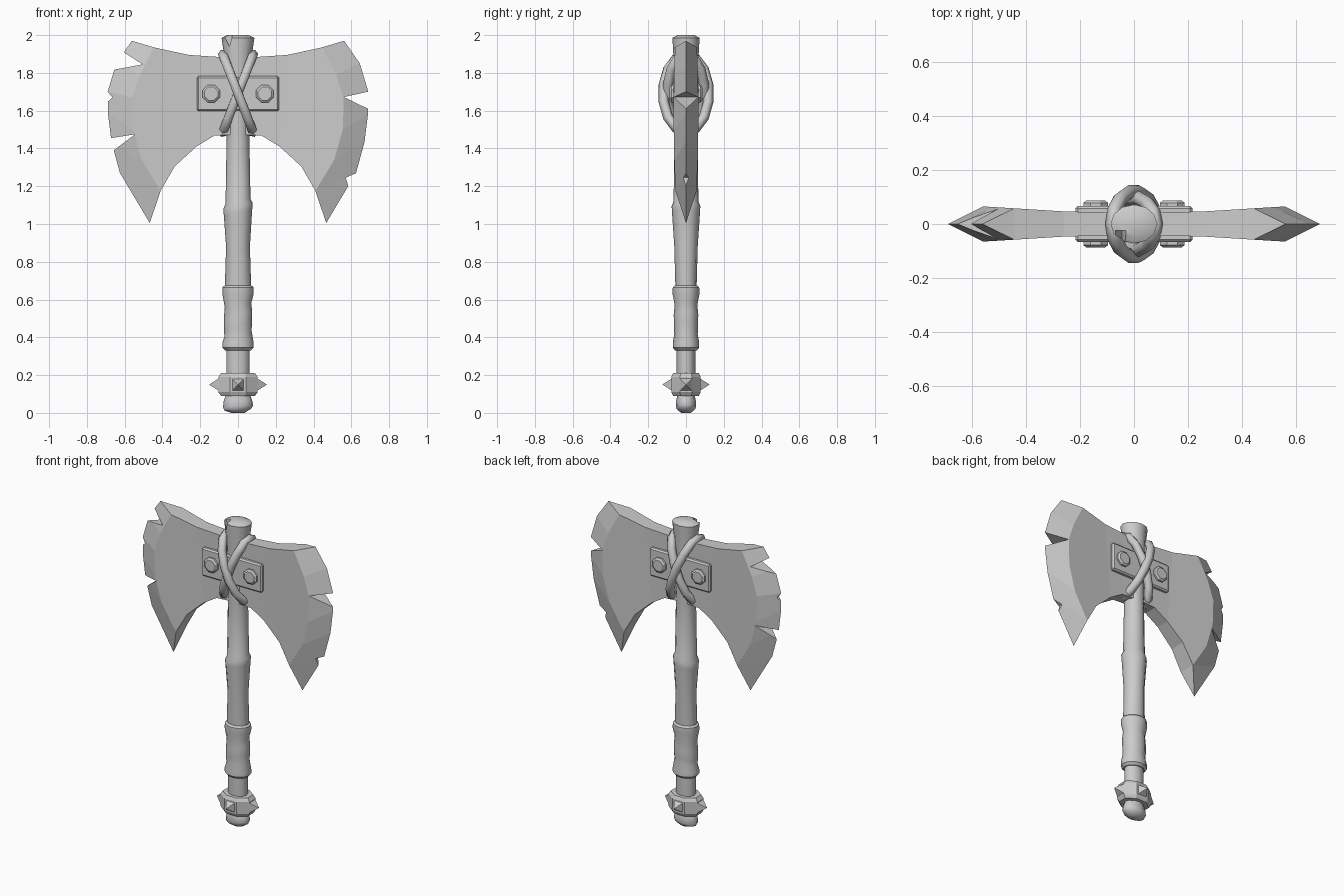
import bpy, bmesh, math
from mathutils import Matrix, Vector

if "Cube" in bpy.data.objects:
    bpy.data.objects.remove(bpy.data.objects["Cube"])


def make_object(name, bm, smooth=None):
    bmesh.ops.recalc_face_normals(bm, faces=bm.faces)
    me = bpy.data.meshes.new(name)
    bm.to_mesh(me)
    bm.free()
    if smooth:
        me.shade_smooth()
        me.set_sharp_from_angle(angle=math.radians(smooth))
    ob = bpy.data.objects.new(name, me)
    bpy.context.collection.objects.link(ob)
    return ob


def loft(name, rings, n=12, phase=0.0, matrix=Matrix(), smooth=None):
    """Capped stack of elliptical rings: (z, rx, ry, tilt along x)."""
    bm = bmesh.new()
    loops = []
    for z, rx, ry, *tilt in rings:
        k = tilt[0] if tilt else 0
        loop = []
        for i in range(n):
            a = phase + math.tau * i / n
            x, y = rx * math.cos(a), ry * math.sin(a)
            loop.append(bm.verts.new(matrix @ Vector((x, y, z + k * x))))
        loops.append(loop)
    for a, b in zip(loops, loops[1:]):
        for i in range(n):
            j = (i + 1) % n
            bm.faces.new((a[i], a[j], b[j], b[i]))
    bm.faces.new(loops[0])
    bm.faces.new(loops[-1])
    return make_object(name, bm, smooth)


def cutter(name, triangles, y0, y1):
    """Triangular prisms running along y, used as a boolean cutter."""
    bm = bmesh.new()
    for tri in triangles:
        face = bm.faces.new([bm.verts.new((x, y0, z)) for x, z in tri])
        ext = bmesh.ops.extrude_face_region(bm, geom=[face])["geom"]
        verts = [v for v in ext if isinstance(v, bmesh.types.BMVert)]
        if face.is_valid and len(bm.faces) % 5:
            bm.faces.new([bm.verts.new((x, y0, z)) for x, z in tri])
        bmesh.ops.translate(bm, vec=(0, y1 - y0, 0), verts=verts)
    bmesh.ops.remove_doubles(bm, verts=bm.verts, dist=1e-5)
    ob = make_object(name, bm)
    ob.hide_render = True
    ob.hide_set(True)
    return ob


def cut(ob, tool):
    m = ob.modifiers.new("cut", "BOOLEAN")
    m.operation = "DIFFERENCE"
    m.solver = "EXACT"
    m.object = tool


# Blades: flat cheek, ground bevel, and a sharp outer edge
TOP = [(0, 1.885), (0.11, 1.885), (0.26, 1.895)]
LOW = [(0, 1.475), (0.125, 1.468), (0.22, 1.41)]
BEVEL = [(0.445, 1.935), (0.52, 1.79), (0.56, 1.67), (0.555, 1.5), (0.51, 1.34), (0.41, 1.175)]
EDGE = [(0.562, 1.97), (0.645, 1.85), (0.69, 1.70), (0.688, 1.58), (0.67, 1.435), (0.625, 1.27), (0.467, 1.005)]
HOLLOW = (0.335, 1.305)


def half_thick(x):
    return 0.043 + max(0, x - 0.2) * 0.062


def blade(name, s):
    bm = bmesh.new()
    edge = [bm.verts.new((s * x, 0, z)) for x, z in EDGE]
    sides = []
    for d in (-1, 1):
        def mk(p):
            return bm.verts.new((s * p[0], d * half_thick(p[0]), p[1]))
        t, l, b = [[mk(p) for p in pts] for pts in (TOP, LOW, BEVEL)]
        h = mk(HOLLOW)
        for i in range(2):
            bm.faces.new((t[i], t[i + 1], l[i + 1], l[i]))
        bm.faces.new([t[2]] + b + [h, l[2]])
        for i in range(5):
            bm.faces.new((b[i], edge[i], edge[i + 1], b[i + 1]))
        bm.faces.new((b[5], edge[5], edge[6]))
        sides.append((t + [b[0]], l + [h, b[5]]))
    for f, g in zip(sides[0], sides[1]):
        for i in range(len(f) - 1):
            bm.faces.new((f[i], f[i + 1], g[i + 1], g[i]))
    for k, tip in ((0, 0), (1, 6)):
        bm.faces.new((sides[0][k][-1], edge[tip], sides[1][k][-1]))
    bm.faces.new((sides[0][0][0], sides[0][1][0], sides[1][1][0], sides[1][0][0]))
    return make_object(name, bm)


# Battle damage in both blades
cut(blade("right_blade", 1), cutter("right_notches", [
    ((0.56, 1.672), (0.75, 1.714), (0.75, 1.58)),
    ((0.57, 1.245), (0.72, 1.31), (0.60, 1.15))], -0.2, 0.2))
cut(blade("left_blade", -1), cutter("left_notches", [
    ((-0.505, 1.845), (-0.70, 1.97), (-0.75, 1.80)),
    ((-0.665, 1.67), (-0.72, 1.735), (-0.72, 1.62)),
    ((-0.545, 1.475), (-0.75, 1.442), (-0.75, 1.32))], -0.2, 0.2))

# Shaft with slanted lip and a cracked top
shaft = loft("shaft", [
    (2.0, .055, .045), (1.985, .087, .072), (1.88, .072, .066), (1.47, .06, .06),
    (1.12, .066, .066, .2), (1.095, .078, .076, .2), (1.06, .075, .074, .2),
    (0.88, .063, .062), (0.66, .07, .056), (0.36, .062, .05), (0.04, .062, .048)], smooth=40)
cut(shaft, cutter("top_crack", [((-0.085, 2.02), (-0.025, 2.02), (-0.045, 1.94))], -0.2, -0.025))

# Wrapped grip
loft("grip", [
    (0.675, .07, .058), (0.665, .082, .07), (0.63, .083, .071), (0.57, .07, .06, .15),
    (0.52, .075, .065, .25), (0.46, .074, .064, .3), (0.42, .072, .062, .2),
    (0.37, .083, .07), (0.345, .083, .07), (0.33, .068, .056)], smooth=40)

# Pommel and its spiked collar
loft("pommel", [(0.09, .066, .046), (0.065, .075, .052), (0.035, .08, .054, .08),
                (0.018, .072, .048, .08), (0.0, .035, .025)], smooth=40)
loft("collar", [(0.21, .098, .074), (0.19, .113, .084), (0.11, .113, .084), (0.09, .098, .074)],
     n=8, phase=math.pi / 8)
for i in range(4):
    base = 0.1 if i % 2 == 0 else 0.072
    m = (Matrix.Translation((0, 0, 0.15)) @ Matrix.Rotation(i * math.pi / 2, 4, "Z")
         @ Matrix.Translation((base, 0, 0)) @ Matrix.Rotation(math.pi / 2, 4, "Y"))
    loft(f"spike_{i}", [(0, .048, .048), (0.052, .001, .001)], n=4, phase=math.pi / 4, matrix=m)

# Plate clamping the blades to the shaft
bm = bmesh.new()
bmesh.ops.create_cube(bm, size=1, matrix=Matrix.Translation((0, 0, 1.69))
                      @ Matrix.Diagonal((0.435, 0.134, 0.185, 1)))
bmesh.ops.bevel(bm, geom=bm.edges[:], offset=0.009, segments=1, affect="EDGES")
make_object("plate", bm)

# Octagonal bolts, front and back
for sx in (-1, 1):
    for sy in (-1, 1):
        m = Matrix.Translation((sx * 0.142, sy * 0.06, 1.69)) @ Matrix.Rotation(-sy * math.pi / 2, 4, "X")
        loft(f"bolt_{sx}_{sy}", [(0, .05, .05), (0.018, .05, .05), (0.027, .038, .038)],
             n=8, phase=math.pi / 8, matrix=m)

# Crossed lashings looped around shaft and blades
for name, s, ry in (("lashing_over", -1, 0.121), ("lashing_under", 1, 0.098)):
    cu = bpy.data.curves.new(name, "CURVE")
    cu.dimensions = "3D"
    cu.bevel_depth = 0.027
    cu.bevel_resolution = 1
    sp = cu.splines.new("POLY")
    sp.points.add(13)
    sp.use_cyclic_u = True
    for i, p in enumerate(sp.points):
        a = math.tau * i / 14
        p.co = (s * 0.08 * math.cos(a), ry * math.sin(a), 1.692 + 0.205 * math.cos(a), 1)
    bpy.context.collection.objects.link(bpy.data.objects.new(name, cu))
